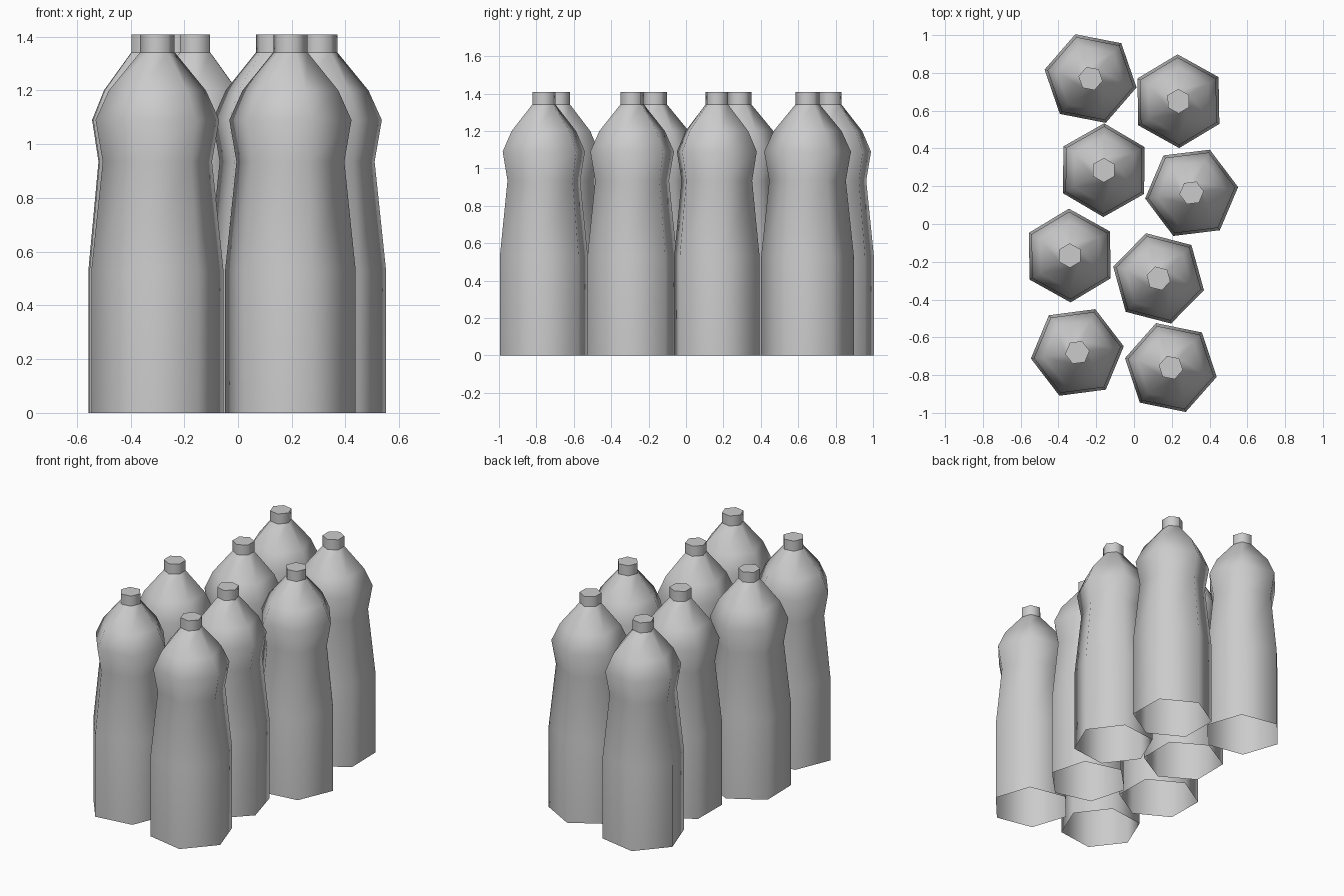
import bpy, math

if "Cube" in bpy.data.objects:
    bpy.data.objects.remove(bpy.data.objects["Cube"])

SIDES = 6


def lathe(name, profile, close_top=False):
    """Six-sided surface of revolution from (radius, height) points."""
    verts, faces = [], []
    for r, z in profile:
        for i in range(SIDES):
            a = math.tau * i / SIDES
            verts.append((r * math.cos(a), r * math.sin(a), z))
    for k in range(len(profile) - 1):
        for i in range(SIDES):
            j = (i + 1) % SIDES
            a, b = k * SIDES, (k + 1) * SIDES
            faces.append((a + i, a + j, b + j, b + i))
    if close_top:
        top = (len(profile) - 1) * SIDES
        faces.append(tuple(range(top, top + SIDES)))
    mesh = bpy.data.meshes.new(name)
    mesh.from_pydata(verts, [], faces)
    mesh.shade_smooth()
    mesh.set_sharp_from_angle(angle=math.radians(65))
    return mesh


# Bottle body: straight base, narrow waist, bulging shoulder, cone to the neck (open below)
body = lathe("bottle_body", [(0.248, 0), (0.248, 0.53), (0.205, 0.935),
                             (0.232, 1.09), (0.182, 1.2), (0.065, 1.342)])
# Cap: short prism with a flat top
cap = lathe("bottle_cap", [(0.065, 1.342), (0.065, 1.408)], close_top=True)

# Loose cluster of bottles: x, y, turn in degrees
PLACES = [
    (-0.23, 0.77, 49), (0.235, 0.65, 31),
    (-0.16, 0.285, 29.5), (0.305, 0.165, 7),
    (-0.34, -0.167, 31), (0.13, -0.288, 45.5),
    (-0.30, -0.68, 7.5), (0.195, -0.76, 48.5),
]
for n, (x, y, turn) in enumerate(PLACES, 1):
    for mesh in (body, cap):
        ob = bpy.data.objects.new(f"{mesh.name}_{n}", mesh)
        ob.location = (x, y, 0)
        ob.rotation_euler.z = math.radians(turn)
        bpy.context.collection.objects.link(ob)
